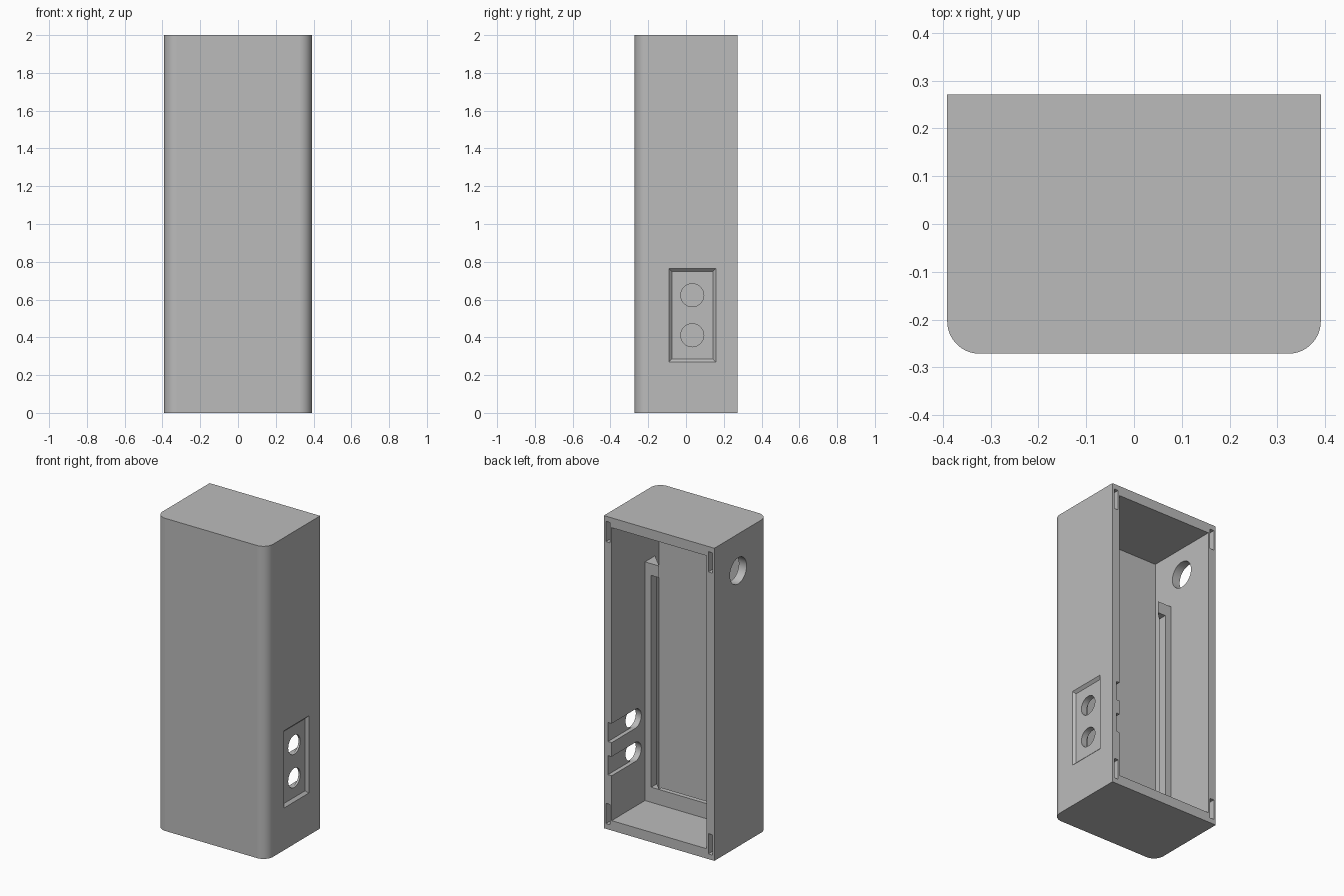
import bpy, bmesh, math
from mathutils import Vector

if "Cube" in bpy.data.objects:
    bpy.data.objects.remove(bpy.data.objects["Cube"], do_unlink=True)

grey = bpy.data.materials.new("plain_grey")
grey.use_nodes = True
colour = (0.5, 0.5, 0.5, 1)
grey.diffuse_color = colour
grey.node_tree.nodes["Principled BSDF"].inputs["Base Color"].default_value = colour

W, D, H = 0.391, 0.2715, 2.0          # half width, half depth, height
WALL_X, WALL_Z, FRONT = 0.336, 0.063, -0.208
LIP = -0.065                          # back plane of the inner holder


def loft(name, start, end):
    """Closed solid between two matching outlines of 3D points."""
    bm = bmesh.new()
    a = [bm.verts.new(p) for p in start]
    b = [bm.verts.new(p) for p in end]
    bm.faces.new(a)
    bm.faces.new(b)
    for i in range(len(a)):
        j = (i + 1) % len(a)
        bm.faces.new((a[i], a[j], b[j], b[i]))
    bmesh.ops.recalc_face_normals(bm, faces=bm.faces)
    mesh = bpy.data.meshes.new(name)
    bm.to_mesh(mesh)
    bm.free()
    mesh.materials.append(grey)
    obj = bpy.data.objects.new(name, mesh)
    bpy.context.collection.objects.link(obj)
    return obj


def prism_z(name, outline, z0, z1):
    return loft(name, [(x, y, z0) for x, y in outline], [(x, y, z1) for x, y in outline])


def prism_x(name, outline, x0, x1):
    return loft(name, [(x0, y, z) for y, z in outline], [(x1, y, z) for y, z in outline])


def rect(a0, a1, b0, b1):
    return [(a0, b0), (a1, b0), (a1, b1), (a0, b1)]


def arc(cx, cy, r, start, end, n):
    steps = [math.radians(start + (end - start) * i / n) for i in range(n + 1)]
    return [(cx + r * math.cos(t), cy + r * math.sin(t)) for t in steps]


def cut(target, cutter):
    mod = target.modifiers.new("cut", 'BOOLEAN')
    mod.operation = 'DIFFERENCE'
    mod.solver = 'EXACT'
    mod.object = cutter
    bpy.context.view_layer.objects.active = target
    bpy.ops.object.modifier_apply(modifier=mod.name)
    bpy.data.objects.remove(cutter, do_unlink=True)


# Outer shell with rounded front corners
R = 0.068
outline = [(W, D), (-W, D)]
outline += arc(-W + R, -D + R, R, 180, 270, 16) + arc(W - R, -D + R, R, 270, 360, 16)
shell = prism_z("case_shell", outline, 0, H)

# Open cavity at the back
cut(shell, prism_z("cavity", rect(-WALL_X, WALL_X, FRONT, D + 0.1), WALL_Z, H - WALL_Z))

# Bevelled recess on the left side
depth = 0.016
y0, y1, z0, z1 = -0.091, 0.158, 0.27, 0.764
outer = rect(y0 - depth, y1 + depth, z0 - depth, z1 + depth)
inner = rect(y0 + depth, y1 - depth, z0 + depth, z1 - depth)
cut(shell, loft("recess", [(W + depth, y, z) for y, z in outer],
                [(W - depth, y, z) for y, z in inner]))

# Twin socket holes, each with a round-ended groove open to the back
HOLE_Y, HOLE_R = 0.033, 0.061
for z in (0.411, 0.623):
    groove = arc(HOLE_Y, z, HOLE_R, 90, 270, 24) + [(D + 0.1, z - HOLE_R), (D + 0.1, z + HOLE_R)]
    cut(shell, prism_x("groove", groove, 0.3, 0.362))
    cut(shell, prism_x("hole", arc(HOLE_Y, z, HOLE_R, 0, 360, 48)[:-1], 0.35, W + 0.1))

# Cable hole on the right side
cut(shell, prism_x("cable_hole", arc(0.03, 1.764, 0.084, 0, 360, 48)[:-1], -W - 0.1, -0.3))

# Latch slots at the corners of the back rim
for side in (-1, 1):
    for low in (0.033, H - 0.163):
        xs = sorted((side * 0.348, side * 0.377))
        cut(shell, prism_z("latch_slot", rect(*xs, D - 0.045, D + 0.1), low, low + 0.13))

# Triangular holder rails on both inner walls, notched along most of their length
LEDGE_TOP = 0.16
for side, label in ((1, "left"), (-1, "right")):
    tri = [(side * (WALL_X + 0.01), LIP), (side * 0.235, LIP),
           (side * (WALL_X + 0.01), LIP - 0.111)]
    rail = prism_z(label + "_holder_rail", tri, WALL_Z - 0.01, 1.59)
    cut(rail, prism_z("notch", rect(-0.292, 0.292, FRONT, LIP + 0.1), LEDGE_TOP, 1.515))

# Holder ledge along the bottom
ledge = [(LIP, WALL_Z - 0.01), (LIP, LEDGE_TOP), (LIP - 0.03, LEDGE_TOP), (LIP - 0.03, WALL_Z - 0.01)]
prism_x("holder_ledge", ledge, -0.24, 0.24)

# Smooth the rounded corners and holes, keep the other edges sharp
bpy.ops.object.select_all(action='DESELECT')
shell.select_set(True)
bpy.context.view_layer.objects.active = shell
bpy.ops.object.shade_smooth_by_angle(angle=math.radians(30))
weighted = shell.modifiers.new("even_normals", 'WEIGHTED_NORMAL')
weighted.keep_sharp = True
